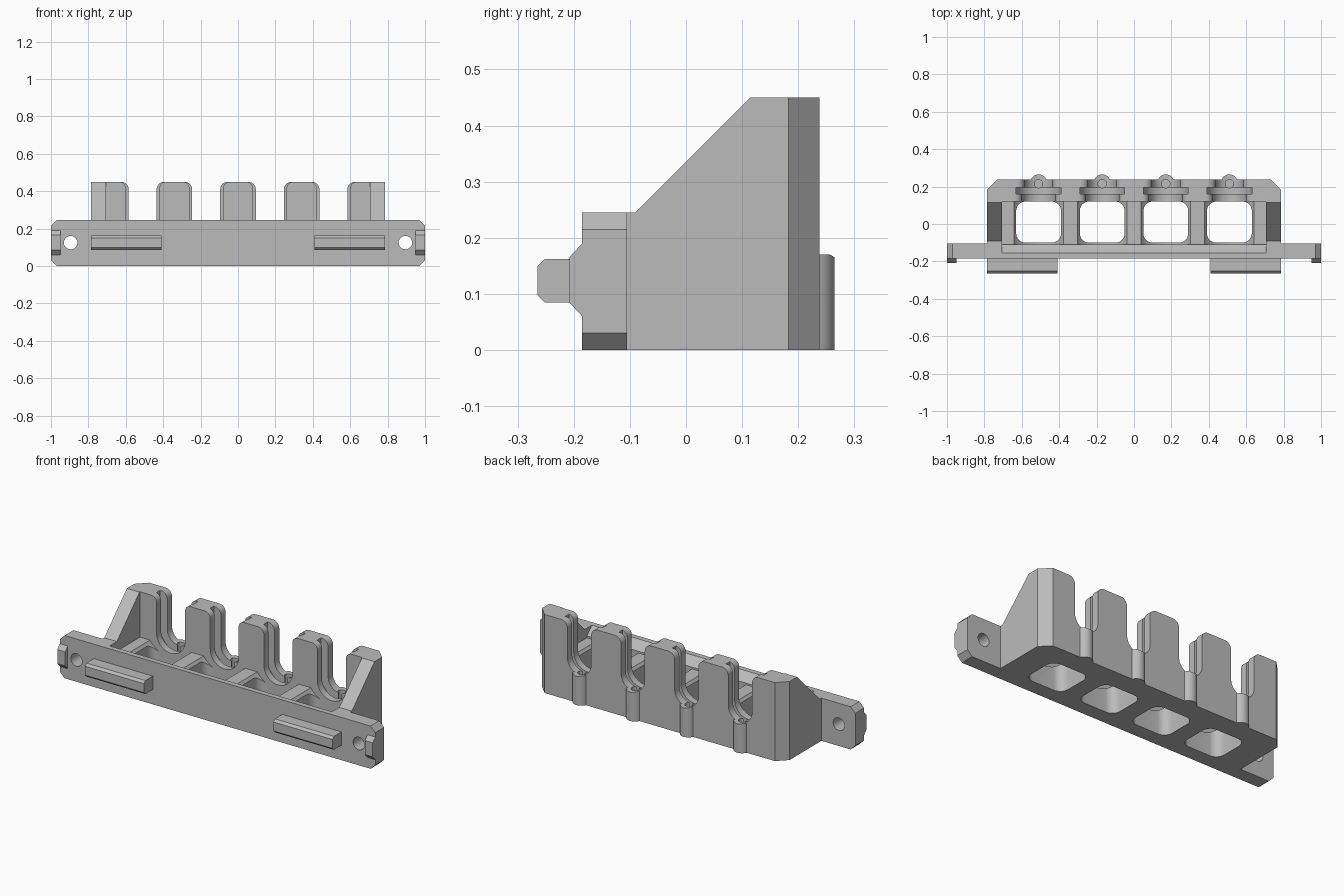
import bpy, bmesh
from math import sin, cos, pi, radians

old = bpy.data.objects.get("Cube")
if old:
    bpy.data.objects.remove(old)

grey = bpy.data.materials.new("light_grey")
grey.use_nodes = True
colour = (0.5, 0.5, 0.5, 1)
grey.diffuse_color = colour
grey.node_tree.nodes["Principled BSDF"].inputs["Base Color"].default_value = colour

SLOTS = [-0.51, -0.17, 0.17, 0.51]


def prism(name, outline, axis, start, end, shifts=(0,)):
    """Extrude a 2D outline along an axis, repeated at each x shift."""
    place = {"x": lambda u, v, t: (t, u, v),
             "y": lambda u, v, t: (u, t, v),
             "z": lambda u, v, t: (u, v, t)}[axis]
    bm = bmesh.new()
    for dx in shifts:
        rings = []
        for t in (start, end):
            ring = []
            for u, v in outline:
                x, y, z = place(u, v, t)
                ring.append(bm.verts.new((x + dx, y, z)))
            rings.append(ring)
        low, high = rings
        bm.faces.new(low)
        bm.faces.new(high[::-1])
        for i in range(len(low)):
            j = (i + 1) % len(low)
            bm.faces.new((low[j], low[i], high[i], high[j]))
    bmesh.ops.recalc_face_normals(bm, faces=bm.faces)
    mesh = bpy.data.meshes.new(name)
    bm.to_mesh(mesh)
    bm.free()
    mesh.materials.append(grey)
    obj = bpy.data.objects.new(name, mesh)
    bpy.context.collection.objects.link(obj)
    return obj


def arc(cu, cv, r, a0, a1, n=12):
    angles = [radians(a0 + (a1 - a0) * i / n) for i in range(n + 1)]
    return [(cu + r * cos(a), cv + r * sin(a)) for a in angles]


def circle(cu, cv, r, n=32):
    return arc(cu, cv, r, 0, 360 * (n - 1) / n, n - 1)


def rounded_rect(x0, x1, y0, y1, r):
    return (arc(x1 - r, y1 - r, r, 0, 90, 8) + arc(x0 + r, y1 - r, r, 90, 180, 8)
            + arc(x0 + r, y0 + r, r, 180, 270, 8) + arc(x1 - r, y0 + r, r, 270, 360, 8))


def u_slot(r, flare):
    """Round-bottomed slot, opening outwards between rounded pillar corners."""
    bottom = arc(0, 0.24, r, 180, 360, 24)
    if not flare:
        return bottom + [(r, 0.6), (-r, 0.6)]
    right = arc(r + flare, 0.45 - flare, flare, 180, 90, 8)
    left = [(-x, z) for x, z in reversed(right)]
    return bottom + right + [(r + flare, 0.6), (-r - flare, 0.6)] + left


def boolean(target, tool, operation):
    tool.hide_render = True
    mod = target.modifiers.new(tool.name, "BOOLEAN")
    mod.operation = operation
    mod.solver = "EXACT"
    mod.object = tool
    bpy.context.view_layer.update()
    graph = bpy.context.evaluated_depsgraph_get()
    result = bpy.data.meshes.new_from_object(target.evaluated_get(graph))
    target.modifiers.clear()
    target.data = result
    bpy.data.objects.remove(tool)


# Tool holder body: sloping sides and tall back wall
holder = prism("slotted_holder", [(-0.145, 0), (0.238, 0), (0.238, 0.45), (0.115, 0.45),
                                  (-0.09, 0.245), (-0.145, 0.245)], "x", -0.785, 0.785)
for s in (-1, 1):
    corner = [(s * 0.73, 0.238), (s * 0.785, 0.183), (s * 0.9, 0.183), (s * 0.9, 0.4), (s * 0.73, 0.4)]
    boolean(holder, prism("corner_cut", corner, "z", -0.1, 0.6), "DIFFERENCE")

# Front plate with clipped corners
c = 0.03
plate = [(-1 + c, 0), (1 - c, 0), (1, c), (1, 0.245 - c), (1 - c, 0.245),
         (-1 + c, 0.245), (-1, 0.245 - c), (-1, c)]
boolean(holder, prism("front_plate", plate, "y", -0.185, -0.105), "UNION")

# Pin bosses on the back
boolean(holder, prism("bosses", circle(0, 0.22, 0.045), "z", 0, 0.17, SLOTS), "UNION")

# Open tray behind the front plate
tray = [(-0.155, 0.6), (-0.155, 0.245), (-0.11, 0.2), (-0.11, 0.19), (0.12, 0.19), (0.12, 0.6)]
boolean(holder, prism("tray_cut", tray, "x", -0.705, 0.705), "DIFFERENCE")

# Repeated cuts for each bay: troughs, windows, slots, collar grooves, pin holes
cuts = [
    prism("trough_cut", circle(0, 0.28, 0.16, 48), "y", -0.11, 0.12, SLOTS),
    prism("window_cut", rounded_rect(-0.12, 0.12, -0.1, 0.12, 0.05), "z", -0.1, 0.3, SLOTS),
    prism("back_slot_cut", u_slot(0.075, 0.04), "y", 0.18, 0.4, SLOTS),
    prism("front_slot_cut", u_slot(0.09, 0.035), "y", 0.1, 0.17, SLOTS),
    prism("collar_cut", u_slot(0.12, 0), "y", 0.16, 0.195, SLOTS),
    prism("pin_hole_cut", circle(0, 0.215, 0.022, 24), "z", 0.04, 0.3, SLOTS),
    prism("screw_hole_cut", circle(0, 0.125, 0.036), "y", -0.3, 0, (-0.895, 0.895)),
]
for cut in cuts:
    boolean(holder, cut, "DIFFERENCE")

# Front rails and end clips
rail = [(-0.18, 0.085), (-0.252, 0.085), (-0.265, 0.098), (-0.265, 0.149), (-0.252, 0.162), (-0.18, 0.162)]
clip = [(-0.18, 0.06), (-0.185, 0.06), (-0.208, 0.085), (-0.208, 0.165), (-0.185, 0.19), (-0.18, 0.19)]
for side, s in (("left", 1), ("right", -1)):
    prism(side + "_rail", rail, "x", s * 0.41, s * 0.785)
    prism(side + "_clip", clip, "x", s * 0.95, s * 1.0)

# Smooth the round surfaces, keep corners crisp
bpy.ops.object.select_all(action="DESELECT")
holder.select_set(True)
bpy.context.view_layer.objects.active = holder
bpy.ops.object.shade_smooth_by_angle(angle=radians(25))
